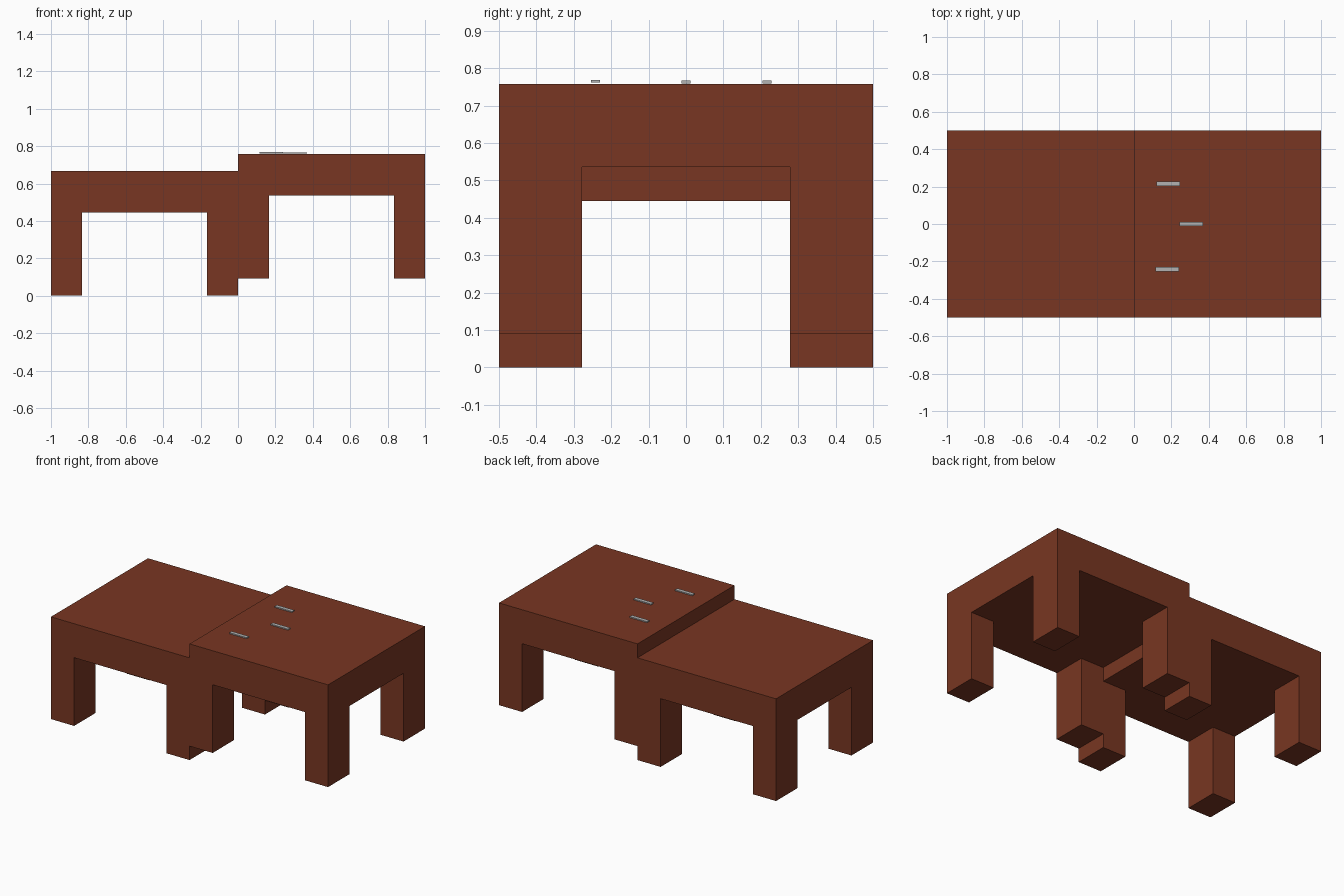
import bpy, bmesh

if "Cube" in bpy.data.objects:
    bpy.data.objects.remove(bpy.data.objects["Cube"])


def material(name, color):
    m = bpy.data.materials.new(name)
    m.diffuse_color = color
    m.use_nodes = True
    m.node_tree.nodes["Principled BSDF"].inputs["Base Color"].default_value = m.diffuse_color
    return m


wood = material("brown_wood", (0.19, 0.037, 0.016, 1))
metal = material("grey_strip", (0.45, 0.45, 0.45, 1))


def make_object(name, bm, mat):
    bmesh.ops.recalc_face_normals(bm, faces=bm.faces)
    mesh = bpy.data.meshes.new(name)
    bm.to_mesh(mesh)
    bm.free()
    mesh.materials.append(mat)
    obj = bpy.data.objects.new(name, mesh)
    bpy.context.collection.objects.link(obj)


def extrude_down(bm, faces, depth):
    res = bmesh.ops.extrude_face_region(bm, geom=faces)["geom"]
    verts = [g for g in res if isinstance(g, bmesh.types.BMVert)]
    bmesh.ops.translate(bm, verts=verts, vec=(0, 0, -depth))
    return [g for g in res if isinstance(g, bmesh.types.BMFace)]


# Table: thick slab with four corner legs drawn down from its underside
def table(name, x0, base):
    xs = [x0, x0 + 0.167, x0 + 0.833, x0 + 1]
    ys = [-0.5, -0.278, 0.278, 0.5]
    under, top = base + 0.445, base + 0.667
    bm = bmesh.new()
    low = [[bm.verts.new((x, y, under)) for y in ys] for x in xs]
    high = [[bm.verts.new((x, y, top)) for y in ys] for x in xs]
    corners = []
    for i in range(3):
        for j in range(3):
            for layer in (low, high):
                f = bm.faces.new((layer[i][j], layer[i + 1][j],
                                  layer[i + 1][j + 1], layer[i][j + 1]))
                if layer is low and i != 1 and j != 1:
                    corners.append(f)
    for k in range(3):
        for e in (0, 3):
            bm.faces.new((low[k][e], low[k + 1][e], high[k + 1][e], high[k][e]))
            bm.faces.new((low[e][k], low[e][k + 1], high[e][k + 1], high[e][k]))
    extrude_down(bm, corners, 0.445)
    bmesh.ops.delete(bm, geom=[f for f in corners if f.is_valid], context='FACES_ONLY')
    make_object(name, bm, wood)


table("low_table", -1, 0)
table("raised_table", 0, 0.091)


# Thin strips lying on the raised table
def strip(name, x, y, z):
    bm = bmesh.new()
    bmesh.ops.create_cube(bm, size=1)
    bmesh.ops.scale(bm, verts=bm.verts, vec=(0.125, 0.024, 0.007))
    bmesh.ops.translate(bm, verts=bm.verts, vec=(x, y, z))
    make_object(name, bm, metal)


strip("back_strip", 0.184, 0.216, 0.763)
strip("middle_strip", 0.307, 0.0, 0.763)
strip("front_strip", 0.178, -0.242, 0.765)
